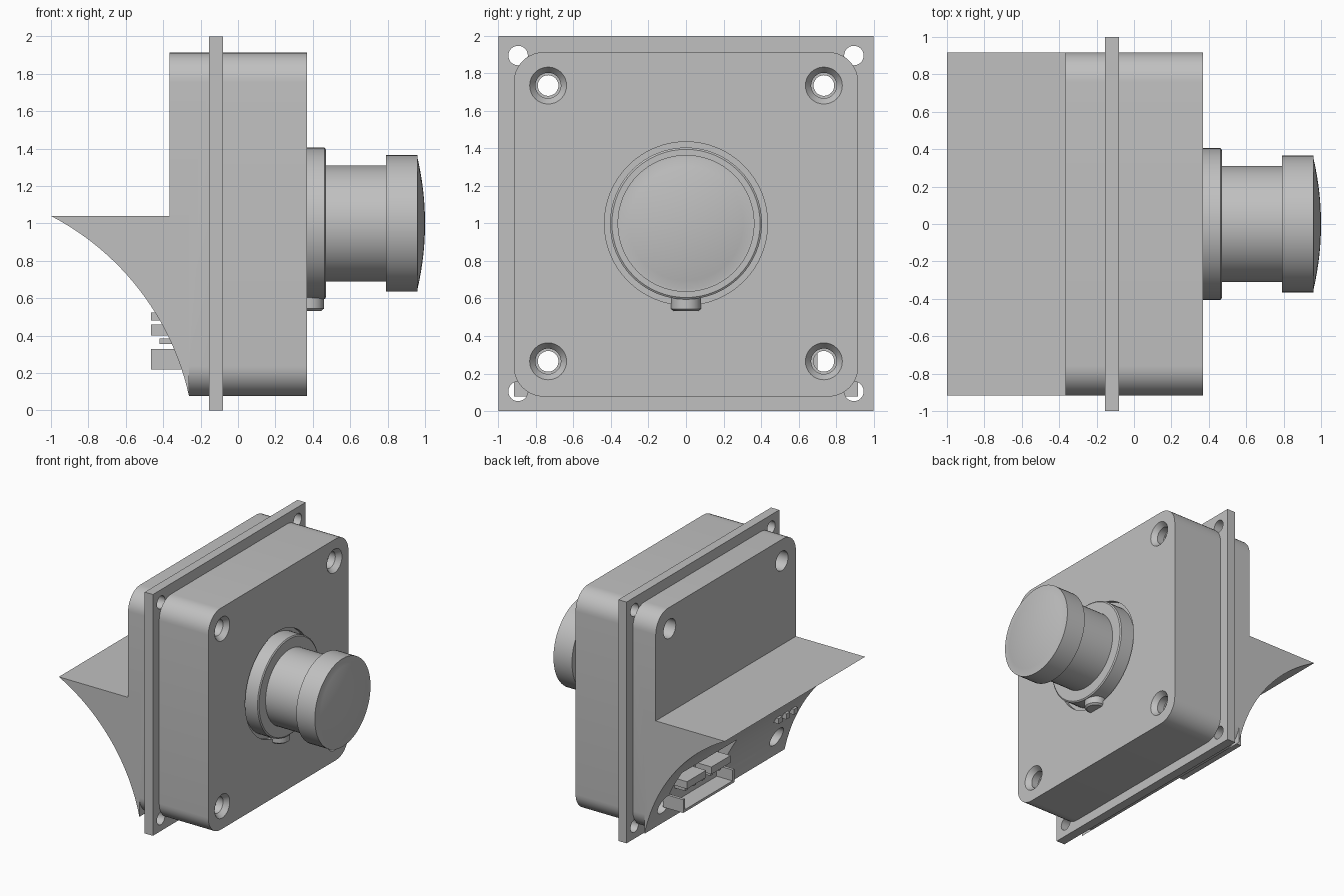
import bpy, bmesh, math
from mathutils import Vector

cube = bpy.data.objects.get("Cube")
if cube:
    bpy.data.objects.remove(cube, do_unlink=True)

grey = bpy.data.materials.new("light grey")
grey.use_nodes = True
colour = (0.53, 0.53, 0.53, 1)
grey.diffuse_color = colour
grey.node_tree.nodes["Principled BSDF"].inputs["Base Color"].default_value = colour


def finish(name, bm):
    bmesh.ops.recalc_face_normals(bm, faces=bm.faces)
    mesh = bpy.data.meshes.new(name)
    bm.to_mesh(mesh)
    bm.free()
    mesh.materials.append(grey)
    ob = bpy.data.objects.new(name, mesh)
    bpy.context.collection.objects.link(ob)
    return ob


def prism(name, outline, shift):
    """Extrude a closed outline of 3D points along a vector."""
    bm = bmesh.new()
    face = bm.faces.new([bm.verts.new(p) for p in outline])
    new = bmesh.ops.extrude_face_region(bm, geom=[face])["geom"]
    verts = [v for v in new if isinstance(v, bmesh.types.BMVert)]
    bmesh.ops.translate(bm, verts=verts, vec=shift)
    return finish(name, bm)


def box(name, x, y, z):
    pts = [(x[0], y[0], z[0]), (x[0], y[1], z[0]), (x[0], y[1], z[1]), (x[0], y[0], z[1])]
    return prism(name, pts, (x[1] - x[0], 0, 0))


def lathe(name, profile, centre=(0, 0, 0), n=64):
    """Turn (position, radius) pairs about an axis along x."""
    bm = bmesh.new()
    rings = []
    for x, r in profile:
        rings.append([bm.verts.new(Vector(centre) + Vector(
            (x, r * math.cos(i * math.tau / n), r * math.sin(i * math.tau / n)))) for i in range(n)])
    for a, b in zip(rings, rings[1:]):
        for i in range(n):
            j = (i + 1) % n
            bm.faces.new((a[i], a[j], b[j], b[i]))
    bm.faces.new(rings[0])
    bm.faces.new(rings[-1])
    return finish(name, bm)


def rod(name, x0, x1, r, y, z, n=32):
    return lathe(name, [(x0, r), (x1, r)], (0, y, z), n)


def rounded(name, x0, x1, half=0.918, radius=0.16, zc=0.995, steps=10):
    pts = []
    for k, (sy, sz) in enumerate([(1, 1), (-1, 1), (-1, -1), (1, -1)]):
        for i in range(steps + 1):
            a = (k + i / steps) * math.pi / 2
            pts.append((x0, sy * (half - radius) + radius * math.cos(a),
                        zc + sz * (half - radius) + radius * math.sin(a)))
    return prism(name, pts, (x1 - x0, 0, 0))


def combine(target, other, operation="DIFFERENCE"):
    mod = target.modifiers.new("combine", "BOOLEAN")
    mod.operation, mod.solver, mod.object = operation, "EXACT", other
    bpy.ops.object.select_all(action="DESELECT")
    bpy.context.view_layer.objects.active = target
    target.select_set(True)
    bpy.ops.object.modifier_apply(modifier=mod.name)
    bpy.data.objects.remove(other, do_unlink=True)


corners = [(sy, sz) for sy in (-1, 1) for sz in (-1, 1)]

# Main parts: mounting plate, front housing, rear housing
plate = box("mounting_plate", (-0.155, -0.08), (-1, 1), (0, 2))
front = rounded("front_housing", -0.08, 0.37)
rear = rounded("rear_housing", -0.365, -0.155)

# Concave arc running from the ledge tip to the bottom of the housing
tip, foot, sag = Vector((-1, 1.04)), Vector((-0.262, 0.077)), 0.135
chord = foot - tip
normal = Vector((-chord.y, chord.x)).normalized()
radius = ((chord.length / 2) ** 2 + sag ** 2) / (2 * sag)
centre = (tip + foot) / 2 - normal * (radius - sag)
a0 = math.atan2(*reversed(tip - centre))
a1 = math.atan2(*reversed(foot - centre))
arc = [centre + radius * Vector((math.cos(a0 + (a1 - a0) * i / 24),
                                 math.sin(a0 + (a1 - a0) * i / 24))) for i in range(25)]

# Trim the housing along the arc, then join the ledge to it
cutter = prism("arc_cutter", [(p.x, -1.2, p.y) for p in arc]
               + [(-0.24, -1.2, -0.1), (-1.2, -1.2, -0.1), (-1.2, -1.2, 1.04)], (0, 2.4, 0))
combine(rear, cutter)
ledge = prism("ledge", [(p.x, -0.918, p.y) for p in arc] + [(-0.26, -0.918, 1.04)], (0, 1.836, 0))
combine(rear, ledge, "UNION")

# Screw holes: through bore, front countersink and rear counterbore
for sy, sz in corners:
    y, z = 0.735 * sy, 1 + 0.735 * sz
    for part in (plate, front, rear):
        combine(part, rod("bore", -0.9, 0.6, 0.055, y, z))
    combine(front, lathe("sink", [(0.27, 0.068), (0.33, 0.068), (0.372, 0.1), (0.4, 0.1)], (0, y, z), 32))
    combine(rear, rod("counterbore", -0.9, -0.22, 0.08, y, z))
    combine(plate, rod("corner_hole", -0.3, 0, 0.052, 0.895 * sy, 1 + 0.895 * sz))

# Recess around the button collar, and pocket for the connector
combine(front, rod("recess", 0.34, 0.5, 0.435, 0, 1, 64))
combine(rear, box("pocket", (-0.9, -0.3), (0.0, 0.72), (0.21, 0.56)))

# Push button: collar, stem and domed cap
collar = lathe("button_collar", [(0.335, 0.405), (0.463, 0.405), (0.47, 0.395)], (0, 0, 1))
stem = lathe("button_stem", [(0.46, 0.31), (0.8, 0.31)], (0, 0, 1))
dome = [(0.96 + 0.04 * (1 - (i / 8) ** 2), 0.35 * i / 8) for i in range(8, 0, -1)]
cap = lathe("button_cap", [(0.79, 0.365), (0.96, 0.365)] + dome + [(1.0, 0.004)], (0, 0, 1))

# Collar locking screw, standing vertically under the collar
screw = lathe("collar_screw", [(0, 0.065), (0.012, 0.08), (0.1, 0.08)], (0, 0, 0), 32)
screw.rotation_euler = (0, -math.pi / 2, 0)
screw.location = (0.38, 0, 0.533)

# Connector: shroud walls, terminal rows and pins
parts = [box("connector_floor", (-0.465, -0.28), (0.03, 0.7), (0.22, 0.24)),
         box("connector_back", (-0.32, -0.29), (0.03, 0.7), (0.22, 0.5))]
for y in (0.03, 0.675):
    parts.append(box("connector_side", (-0.465, -0.28), (y, y + 0.025), (0.22, 0.33)))
for y in (0.08, 0.4):
    parts.append(box("terminal_block", (-0.465, -0.3), (y, y + 0.25), (0.4, 0.46)))
for i in range(5):
    y = 0.14 + 0.11 * i
    parts.append(box("connector_pin", (-0.42, -0.3), (y, y + 0.03), (0.355, 0.385)))

# Small contacts on the far side of the curve
for y in (-0.8, -0.7, -0.6):
    parts.append(box("small_contact", (-0.465, -0.4), (y, y + 0.05), (0.48, 0.525)))

# Smooth curved faces, keep edges crisp
bpy.ops.object.select_all(action="DESELECT")
for ob in [plate, front, rear, collar, stem, cap, screw] + parts:
    ob.select_set(True)
bpy.context.view_layer.objects.active = front
bpy.ops.object.shade_smooth_by_angle(angle=math.radians(25))
